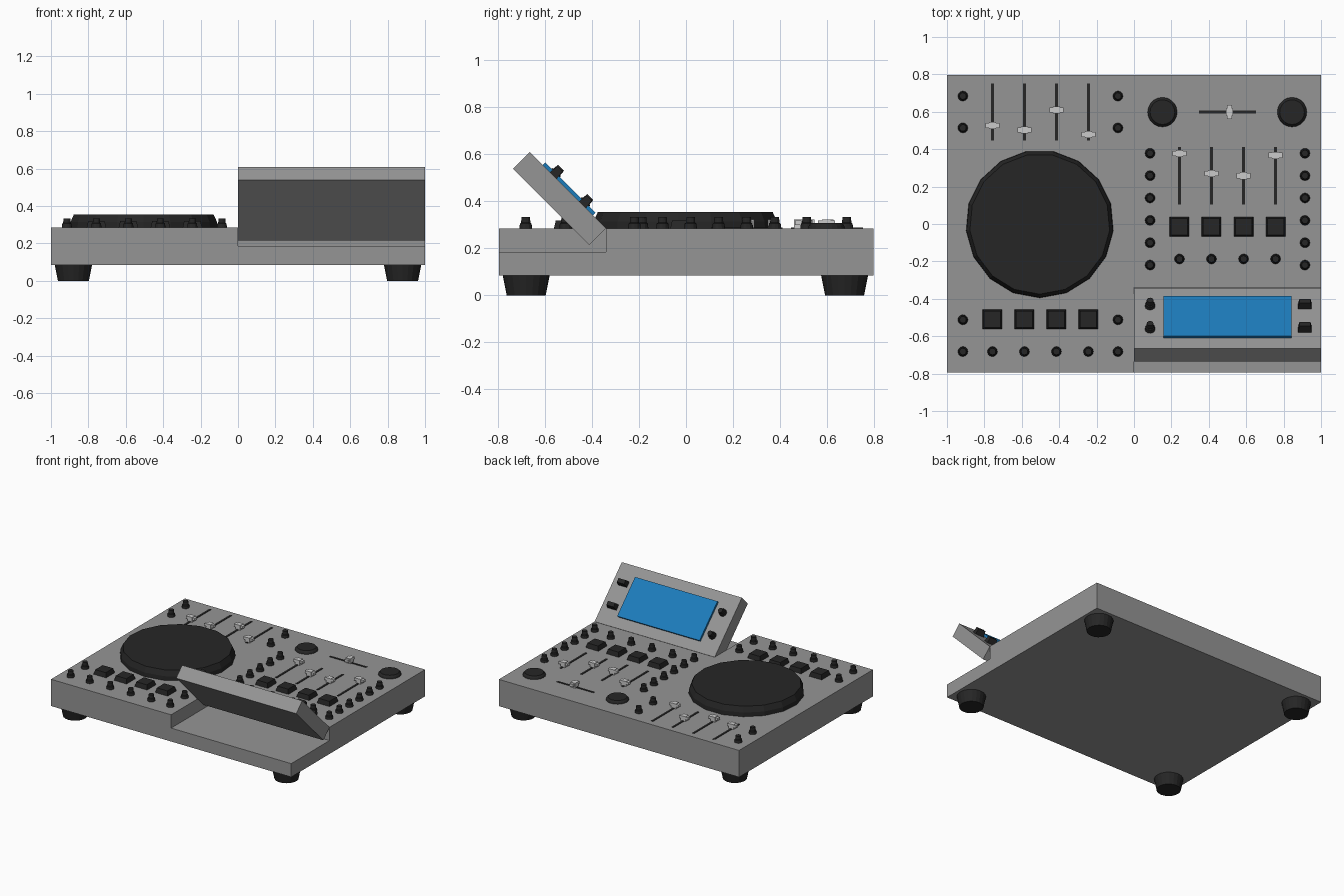
import bpy, bmesh
from math import radians, cos, sin, pi
from mathutils import Matrix

if "Cube" in bpy.data.objects:
    bpy.data.objects.remove(bpy.data.objects["Cube"])


def material(name, rgb):
    m = bpy.data.materials.new(name)
    m.diffuse_color = (*rgb, 1)
    m.use_nodes = True
    m.node_tree.nodes["Principled BSDF"].inputs["Base Color"].default_value = m.diffuse_color
    return m


DARK = material("dark_plastic", (0.019, 0.019, 0.019))
BODY = material("body_grey", (0.3, 0.3, 0.3))
BLUE = material("screen_blue", (0.012, 0.2, 0.5))
SILVER = material("fader_grey", (0.6, 0.6, 0.6))
TOP = 0.285                      # height of the control surface


def finish(name, bm, mat, matrix):
    bmesh.ops.recalc_face_normals(bm, faces=bm.faces)
    me = bpy.data.meshes.new(name)
    bm.to_mesh(me)
    bm.free()
    ob = bpy.data.objects.new(name, me)
    ob.matrix_world = matrix
    bpy.context.collection.objects.link(ob)
    if mat:
        me.materials.append(mat)
    return ob


def add_box(bm, x0, x1, y0, y1, z0, z1, inset=0.0):
    """Box whose top can be inset to make a tapered block."""
    low = [bm.verts.new(p) for p in ((x0, y0, z0), (x1, y0, z0), (x1, y1, z0), (x0, y1, z0))]
    i = inset
    high = [bm.verts.new(p) for p in ((x0 + i, y0 + i, z1), (x1 - i, y0 + i, z1),
                                      (x1 - i, y1 - i, z1), (x0 + i, y1 - i, z1))]
    bm.faces.new(low[::-1])
    bm.faces.new(high)
    for k in range(4):
        j = (k + 1) % 4
        bm.faces.new((low[k], low[j], high[j], high[k]))


def box(name, dims, mat=None, matrix=Matrix(), inset=0.0):
    bm = bmesh.new()
    add_box(bm, *dims, inset)
    return finish(name, bm, mat, matrix)


def turned(name, profile, sides, mat, matrix, start=-pi / 2):
    """Solid of revolution from (radius, height) points."""
    bm = bmesh.new()
    rings = [[bm.verts.new((r * cos(start + 2 * pi * k / sides), r * sin(start + 2 * pi * k / sides), z))
              for k in range(sides)] for r, z in profile]
    bm.faces.new(rings[0][::-1])
    bm.faces.new(rings[-1])
    for a, b in zip(rings, rings[1:]):
        for k in range(sides):
            j = (k + 1) % sides
            bm.faces.new((a[k], a[j], b[j], b[k]))
    return finish(name, bm, mat, matrix)


def at(x, y, z=TOP):
    return Matrix.Translation((x, y, z))


KNOB = [(0.027, 0), (0.025, 0.02), (0.020, 0.024), (0.018, 0.048)]


def knob(x, y):
    turned("small_knob", KNOB, 12, DARK, at(x, y))


def pad(x, y):
    box("pad", (-0.052, 0.052, -0.052, 0.052, 0, 0.034), DARK, at(x, y), inset=0.008)


def fader(x, y, length, offset, turn=0):
    """Slot with a sliding cap; offset moves the cap along the slot."""
    m = at(x, y) @ Matrix.Rotation(turn, 4, 'Z')
    box("fader_slot", (-0.008, 0.008, -length / 2, length / 2, -0.01, 0.003), DARK, m)
    bm = bmesh.new()
    add_box(bm, -0.019, 0.019, offset - 0.019, offset + 0.019, 0, 0.037)
    add_box(bm, -0.037, 0.037, offset - 0.014, offset + 0.014, 0.014, 0.033)
    finish("fader_cap", bm, SILVER, m)


# Body with a lowered front right corner
body = box("body", (-1, 1, -0.795, 0.797, 0.084, TOP), BODY)
cutter = box("notch_cutter", (0, 1.2, -1, -0.34, 0.185, 0.6))
cutter.hide_render = True
mod = body.modifiers.new("notch", 'BOOLEAN')
mod.operation = 'DIFFERENCE'
mod.solver = 'EXACT'
mod.object = cutter
bpy.context.view_layer.objects.active = body
bpy.ops.object.modifier_apply(modifier=mod.name)
bpy.data.objects.remove(cutter)

# Feet
for x in (-0.88, 0.88):
    for y in (-0.68, 0.675):
        turned("foot", [(0.083, 0), (0.1, 0.085)], 20, DARK, at(x, y, 0))

# Jog wheel
turned("jog_wheel", [(0.395, 0), (0.393, 0.03), (0.375, 0.07)], 17, DARK, at(-0.504, 0))

# Left deck: faders, pads and knobs
LEFT = (-0.757, -0.586, -0.415, -0.244)
for x, y in zip(LEFT, (0.527, 0.502, 0.609, 0.478)):
    fader(x, 0.6, 0.305, y - 0.6)
for x in LEFT:
    pad(x, -0.51)
    knob(x, -0.682)
for x in (-0.915, -0.086):
    for y in (0.684, 0.514, -0.512, -0.682):
        knob(x, y)

# Right deck: mixer faders, pads and knobs
RIGHT = (0.243, 0.414, 0.586, 0.757)
for x, y in zip(RIGHT, (0.377, 0.27, 0.258, 0.367)):
    fader(x, 0.258, 0.305, y - 0.258)
    pad(x, -0.015)
    knob(x, -0.187)
for x in (0.086, 0.914):
    for k in range(6):
        knob(x, 0.378 - 0.1195 * k)
for x in (0.152, 0.845):
    turned("large_knob", [(0.079, 0), (0.076, 0.01), (0.066, 0.022)], 20, DARK, at(x, 0.598))
fader(0.5, 0.598, 0.305, -0.01, radians(90))

# Tilted display panel facing the back
tilt = Matrix.Translation((0.5, -0.503, 0.447)) @ Matrix.Rotation(radians(-45), 4, 'X')
box("display_panel", (-0.5, 0.5, -0.229, 0.229, -0.1, 0), BODY, tilt)
box("screen", (-0.343, 0.343, -0.151, 0.151, -0.005, 0.016), BLUE, tilt)
for y in (-0.088, 0.088):
    turned("display_knob", KNOB, 12, DARK, tilt @ at(-0.414, y, 0))
    box("display_button", (-0.036, 0.036, -0.021, 0.021, 0, 0.042), DARK, tilt @ at(0.414, y, 0), inset=0.006)
